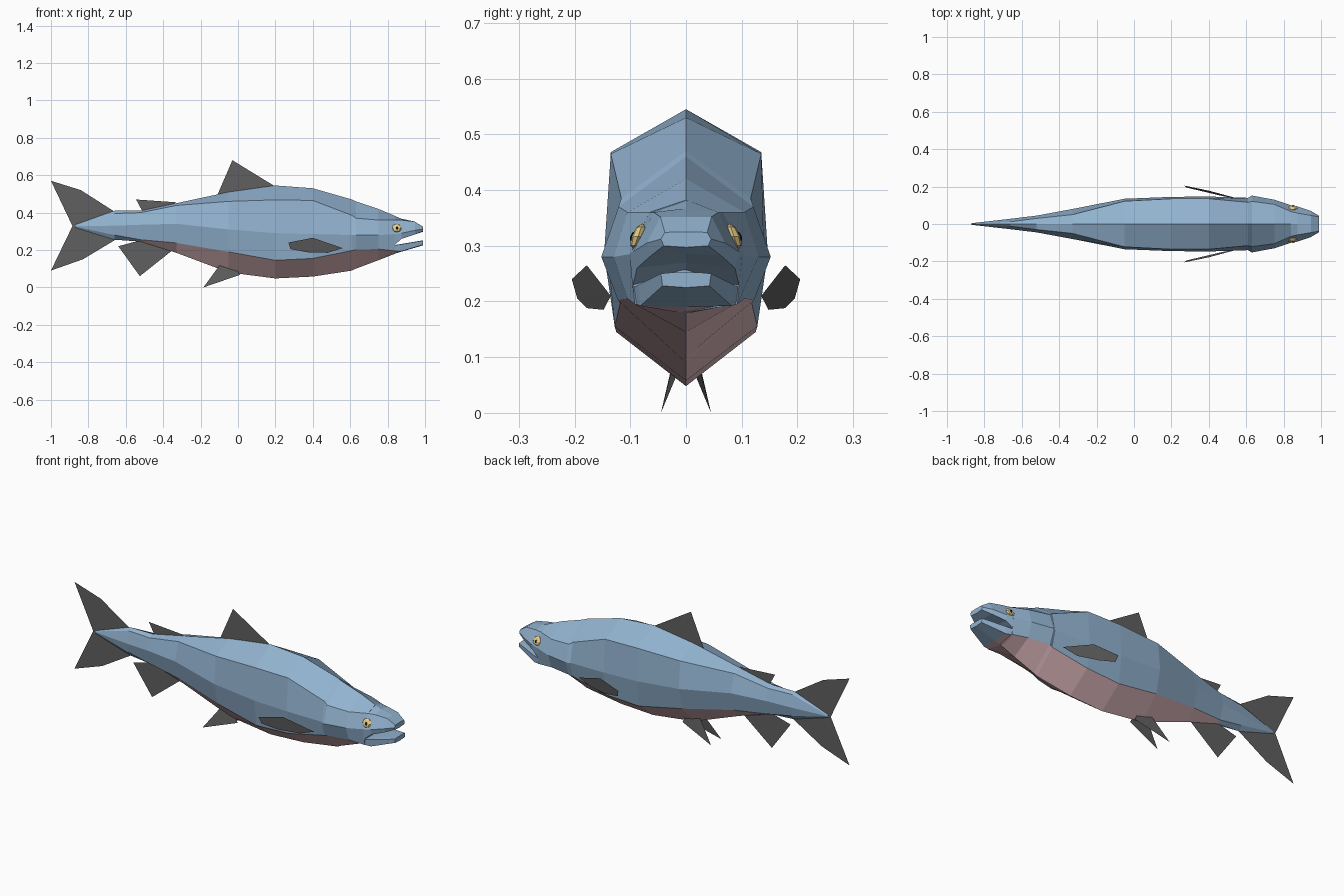
import bpy, bmesh
from mathutils import Vector


def mat(name, rgb):
    m = bpy.data.materials.new(name)
    m.diffuse_color = (*rgb, 1)
    return m


BLUE = mat("blue_scales", (0.29, 0.45, 0.63))
PINK = mat("pink_belly", (0.80, 0.53, 0.56))
DARK = mat("dark_fin", (0.115, 0.115, 0.115))
GOLD = mat("gold_eye", (0.80, 0.62, 0.25))
BLACK = mat("black_pupil", (0.01, 0.01, 0.01))


def finish(bm, name, mats):
    mesh = bpy.data.meshes.new(name)
    bm.to_mesh(mesh)
    bm.free()
    for m in mats:
        mesh.materials.append(m)
    ob = bpy.data.objects.new(name, mesh)
    bpy.context.collection.objects.link(ob)
    return ob


def loft(name, sections, pink_from=9, pink_to=9):
    """Section: x, top z, (shoulder y,z), (side y,z), (low y,z), bottom z."""
    bm = bmesh.new()
    rings = []
    for x, zt, ys, zs, ym, zm, yl, zl, zb in sections:
        pts = [(0, zt), (ys, zs), (ym, zm), (yl, zl), (0, zb),
               (-yl, zl), (-ym, zm), (-ys, zs)]
        rings.append([bm.verts.new((x, y, z)) for y, z in pts])
    for a, b in zip(rings, rings[1:]):
        mid = (a[0].co.x + b[0].co.x) / 2
        for j in range(8):
            k = (j + 1) % 8
            f = bm.faces.new((a[j], a[k], b[k], b[j]))
            # belly strip is the lowest face on each side
            f.material_index = int(j in (3, 4) and pink_from < mid < pink_to)
    bm.faces.new(rings[0])
    bm.faces.new(rings[-1])
    bmesh.ops.recalc_face_normals(bm, faces=bm.faces[:])
    return finish(bm, name, [BLUE, PINK])


# Body with gill step at x = 0.6
loft("body", [
    (-.87, .335, .003, .332, .004, .328, .003, .325, .320),
    (-.66, .41, .012, .395, .028, .33, .018, .28, .255),
    (-.52, .41, .03, .400, .045, .335, .025, .255, .245),
    (-.33, .45, .05, .438, .08, .34, .055, .238, .185),
    (-.05, .51, .122, .46, .135, .31, .105, .19, .08),
    (.20, .545, .135, .468, .145, .29, .125, .145, .048),
    (.40, .53, .135, .465, .147, .285, .128, .155, .058),
    (.61, .47, .116, .385, .140, .28, .118, .197, .09),
    (.63, .46, .121, .37, .152, .28, .122, .202, .10),
    (.75, .42, .105, .36, .13, .28, .105, .205, .145),
    (.84, .382, .066, .36, .100, .285, .092, .195, .18),
], -.55, .9)

# Upper jaw and snout
loft("upper_jaw", [
    (.835, .383, .067, .36, .101, .285, .096, .225, .255),
    (.875, .367, .058, .36, .094, .29, .088, .26, .27),
    (.945, .352, .046, .352, .070, .305, .062, .283, .285),
    (.988, .325, .038, .324, .045, .312, .040, .300, .297),
])

# Lower jaw
loft("lower_jaw", [
    (.83, .225, .05, .225, .096, .225, .092, .196, .178),
    (.87, .232, .05, .232, .085, .23, .082, .192, .19),
    (.99, .252, .025, .252, .045, .250, .042, .228, .225),
], 0, .86)


# Fins are thin sheets
def fin(name, pts):
    bm = bmesh.new()
    bm.faces.new([bm.verts.new(p) for p in pts])
    return finish(bm, name, [DARK])


def flat(name, xz):
    return fin(name, [(x, 0, z) for x, z in xz])


flat("upper_tail_fin", [(-.885, .328), (-1, .57), (-.84, .52), (-.66, .405), (-.70, .34)])
flat("lower_tail_fin", [(-.885, .328), (-.70, .32), (-.65, .258), (-.83, .15), (-1, .09)])
flat("dorsal_fin", [(-.11, .495), (-.03, .68), (.195, .542), (.1, .48)])
flat("adipose_fin", [(-.51, .405), (-.545, .47), (-.33, .455), (-.40, .40)])
flat("anal_fin", [(-.64, .22), (-.525, .06), (-.355, .195), (-.42, .25), (-.53, .25)])

for s, side in ((1, "left"), (-1, "right")):
    # Paired fins
    fin(side + "_pelvic_fin", [(-.185, s * .045, .0), (.01, s * .017, .067),
                               (-.02, s * .015, .12), (-.09, s * .015, .13)])
    fin(side + "_pectoral_fin", [(.56, s * .135, .21), (.40, s * .178, .265),
                                 (.27, s * .205, .24), (.28, s * .195, .205),
                                 (.37, s * .178, .188), (.48, s * .148, .185)])
    # Eye and pupil as flattened low-poly balls
    for name, m, loc, size in (
            ("eye", GOLD, (.848, .086, .317), (.027, .012, .023)),
            ("pupil", BLACK, (.850, .0955, .317), (.006, .0045, .009))):
        bm = bmesh.new()
        bmesh.ops.create_uvsphere(bm, u_segments=8, v_segments=4, radius=1)
        for v in bm.verts:
            v.co = Vector((v.co.x * size[0] + loc[0],
                           s * (v.co.y * size[1] + loc[1]),
                           v.co.z * size[2] + loc[2]))
            v.co.y -= s * (v.co.z - loc[2]) * .35  # lean with the cheek
        bmesh.ops.recalc_face_normals(bm, faces=bm.faces[:])
        finish(bm, side + "_" + name, [m])
